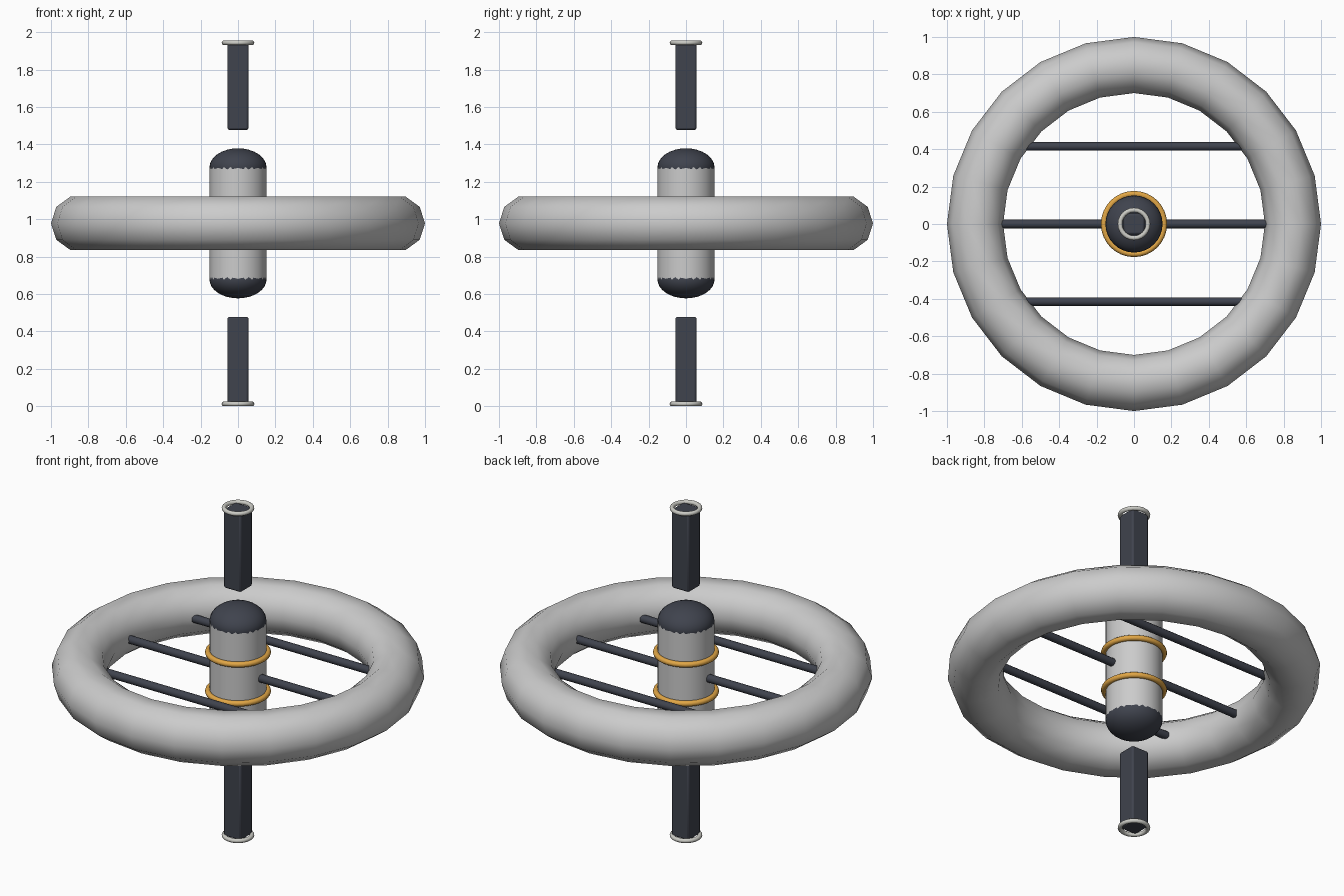
import bpy, math

if "Cube" in bpy.data.objects:
    bpy.data.objects.remove(bpy.data.objects["Cube"])

MID = 0.978  # height of the symmetry plane


def material(name, rgb):
    m = bpy.data.materials.new(name)
    m.diffuse_color = (*rgb, 1)
    m.use_nodes = True
    m.node_tree.nodes["Principled BSDF"].inputs["Base Color"].default_value = m.diffuse_color
    return m


DARK = material("dark_metal", (0.05, 0.056, 0.075))
GOLD = material("gold", (0.75, 0.38, 0.06))
PALE = material("pale_trim", (0.6, 0.6, 0.56))


def finish(name, mat=None, angle=50):
    ob = bpy.context.object
    ob.name = name
    bpy.ops.object.shade_smooth_by_angle(angle=math.radians(angle))
    if mat:
        ob.data.materials.append(mat)
    return ob


def torus(name, z, major, minor, segs, sides, mat=None):
    bpy.ops.mesh.primitive_torus_add(location=(0, 0, MID + z), major_radius=major,
                                     minor_radius=minor, major_segments=segs,
                                     minor_segments=sides)
    return finish(name, mat)


# Large outer wheel
torus("habitat_ring", 0, 0.85, 0.15, 24, 10)

# Central hub
bpy.ops.mesh.primitive_cylinder_add(vertices=24, radius=0.152, depth=0.6, location=(0, 0, MID))
finish("hub")

# Spokes: one through the hub, one either side
for tag, y in (("front", -0.415), ("middle", 0), ("back", 0.415)):
    bpy.ops.mesh.primitive_cylinder_add(vertices=12, radius=0.023, depth=1.42,
                                        location=(0, y, MID), rotation=(0, math.pi / 2, 0))
    finish("spoke_" + tag, DARK)

# Parts mirrored above and below the middle
for tag, s in (("upper", 1), ("lower", -1)):
    # Flattened dome on the hub end
    bpy.ops.mesh.primitive_uv_sphere_add(segments=32, ring_count=16, radius=1,
                                         location=(0, 0, MID + s * 0.3))
    bpy.context.object.scale = (0.1525, 0.1525, 0.101)
    finish("hub_dome_" + tag, DARK)

    # Gold band round the hub
    torus("hub_band_" + tag, s * 0.115, 0.161, 0.016, 32, 10, GOLD)

    # Detached square mast with softened edges
    bpy.ops.mesh.primitive_cube_add(size=1, location=(0, 0, MID + s * 0.7325))
    mast = bpy.context.object
    mast.scale = (0.112, 0.112, 0.465)
    bpy.ops.object.transform_apply(location=False, rotation=False, scale=True)
    finish("mast_" + tag, DARK, 30)
    bevel = mast.modifiers.new("Bevel", "BEVEL")
    bevel.width, bevel.segments = 0.01, 2

    # Docking ring at the mast tip
    torus("docking_ring_" + tag, s * 0.9655, 0.075, 0.0125, 24, 10, PALE)
